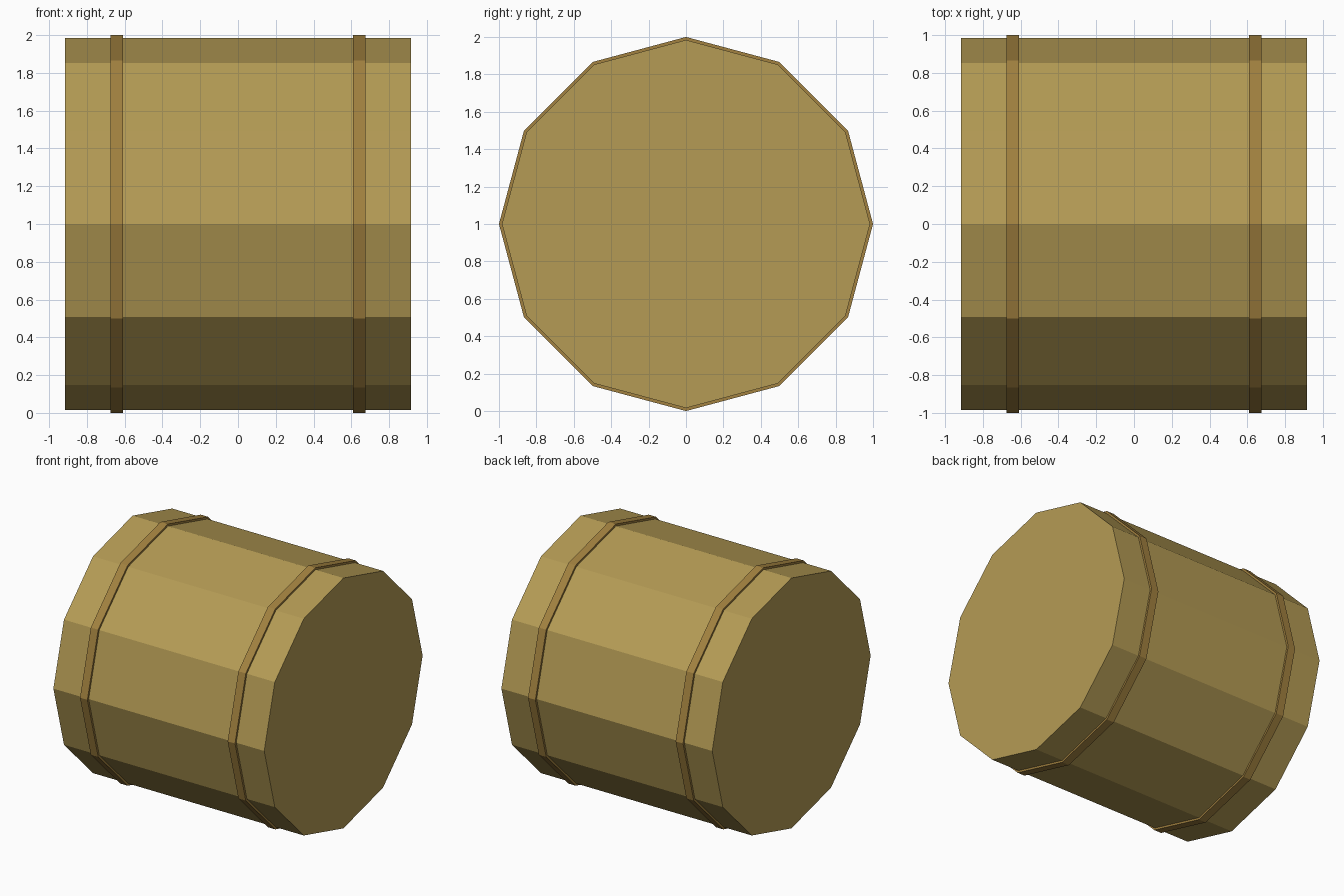
import bpy, bmesh
from math import sin, cos, pi

if "Cube" in bpy.data.objects:
    bpy.data.objects.remove(bpy.data.objects["Cube"])

SIDES = 12


def material(name, rgb):
    m = bpy.data.materials.new(name)
    m.diffuse_color = (*rgb, 1)
    m.use_nodes = True
    m.node_tree.nodes["Principled BSDF"].inputs["Base Color"].default_value = m.diffuse_color
    return m


def finish(name, bm, mat):
    bmesh.ops.recalc_face_normals(bm, faces=bm.faces)
    mesh = bpy.data.meshes.new(name)
    bm.to_mesh(mesh)
    bm.free()
    mesh.materials.append(mat)
    obj = bpy.data.objects.new(name, mesh)
    bpy.context.collection.objects.link(obj)
    return obj


def circle(bm, x, r):
    # Ring of corners around the x axis, one corner pointing straight up
    return [bm.verts.new((x, r * sin(2 * pi * i / SIDES), 1 + r * cos(2 * pi * i / SIDES)))
            for i in range(SIDES)]


def bridge(bm, a, b):
    for i in range(SIDES):
        j = (i + 1) % SIDES
        bm.faces.new((a[i], a[j], b[j], b[i]))


straw = material("straw", (0.46, 0.33, 0.09))
twine = material("twine", (0.36, 0.22, 0.05))

# Round bale body with flat ends
bm = bmesh.new()
left, right = circle(bm, -0.917, 0.984), circle(bm, 0.917, 0.984)
bridge(bm, left, right)
bm.faces.new(left)
bm.faces.new(right)
finish("bale_body", bm, straw)

# Two binding bands
for name, cx in (("left_band", -0.642), ("right_band", 0.642)):
    bm = bmesh.new()
    loops = [circle(bm, cx + dx, r) for dx, r in
             ((-0.032, 0.96), (-0.032, 1.0), (0.032, 1.0), (0.032, 0.96))]
    for k in range(4):
        bridge(bm, loops[k], loops[(k + 1) % 4])
    finish(name, bm, twine)
